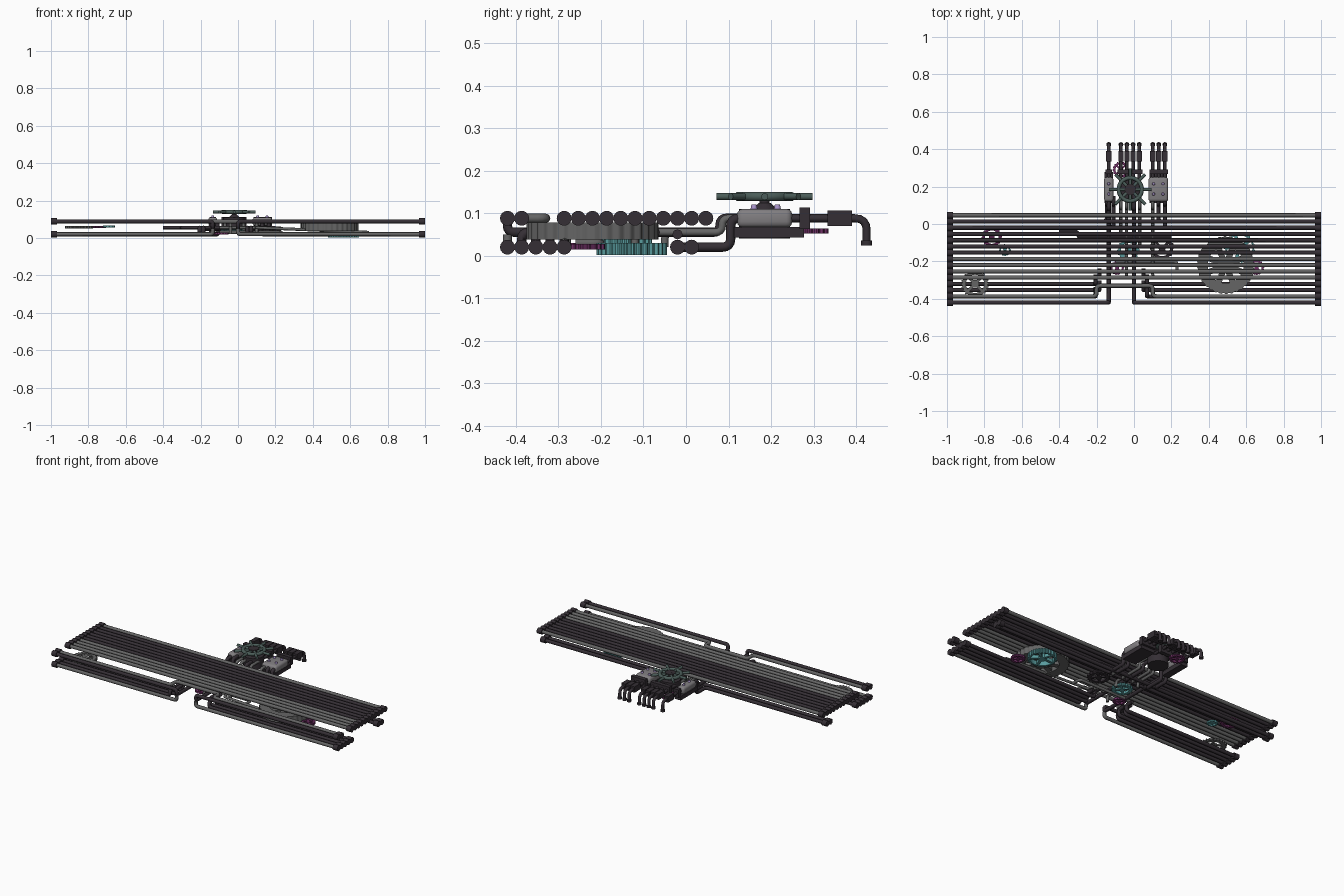
import bpy, bmesh
from math import pi, cos, sin
from mathutils import Vector, Matrix

if "Cube" in bpy.data.objects:
    bpy.data.objects.remove(bpy.data.objects["Cube"])

def mat(name, c):
    m = bpy.data.materials.new(name)
    m.diffuse_color = (*c, 1)
    m.use_nodes = True
    m.node_tree.nodes["Principled BSDF"].inputs["Base Color"].default_value = m.diffuse_color
    return m

DARK = mat("dark_iron", (0.035, 0.028, 0.035))
GREY = mat("steel", (0.13, 0.13, 0.13))
LIGHT = mat("casing", (0.22, 0.21, 0.22))
TEAL = mat("teal", (0.10, 0.33, 0.34))
GREEN = mat("dark_green", (0.07, 0.11, 0.10))
MAGENTA = mat("magenta", (0.16, 0.03, 0.13))
LILAC = mat("lilac", (0.4, 0.3, 0.6))
R, ZB, ZT = 0.011, 0.020, 0.088          # pipe radius, lower and upper layer heights

def finish(name, bm, m, smooth=True):
    bmesh.ops.recalc_face_normals(bm, faces=bm.faces[:])
    me = bpy.data.meshes.new(name)
    bm.to_mesh(me)
    bm.free()
    me.materials.append(m)
    o = bpy.data.objects.new(name, me)
    bpy.context.collection.objects.link(o)
    if smooth:
        bpy.ops.object.select_all(action='DESELECT')
        o.select_set(True)
        bpy.context.view_layer.objects.active = o
        bpy.ops.object.shade_smooth_by_angle(angle=0.7)
    return o

def add_cyl(bm, c, r, h, axis='Z', seg=16, r2=None):
    rot = {'Z': Matrix(), 'X': Matrix.Rotation(pi/2, 4, 'Y'), 'Y': Matrix.Rotation(pi/2, 4, 'X')}[axis]
    bmesh.ops.create_cone(bm, cap_ends=True, segments=seg, radius1=r, radius2=r if r2 is None else r2,
                          depth=h, matrix=Matrix.Translation(c) @ rot)

def add_box(bm, c, s, rz=0):
    bmesh.ops.create_cube(bm, size=1, matrix=Matrix.Translation(c) @ Matrix.Rotation(rz, 4, 'Z') @ Matrix.Diagonal((*s, 1)))

def box(name, c, s, m, bevel=0.0):
    bm = bmesh.new()
    add_box(bm, c, s)
    if bevel:
        bmesh.ops.bevel(bm, geom=bm.edges[:], offset=bevel, segments=3, profile=0.5, affect='EDGES')
    return finish(name, bm, m)

def pipe(name, pts, m=DARK, r=R, bend=0.02):
    """Swept tube along a path whose corners are rounded."""
    P = [Vector(p) for p in pts]
    path = [P[0]]
    for a, b, c in zip(P, P[1:], P[2:]):
        d = min(bend, (a-b).length*0.49, (c-b).length*0.49)
        s, e = b + (a-b).normalized()*d, b + (c-b).normalized()*d
        path += [s*(1-t)**2 + b*2*t*(1-t) + e*t*t for t in (0, 0.25, 0.5, 0.75, 1)]
    path.append(P[-1])
    cu = bpy.data.curves.new(name, 'CURVE')
    cu.dimensions = '3D'
    cu.bevel_depth, cu.bevel_resolution, cu.use_fill_caps = r, 2, True
    sp = cu.splines.new('POLY')
    sp.points.add(len(path)-1)
    for q, v in zip(sp.points, path):
        q.co = (*v, 1)
    sp.use_smooth = True
    cu.materials.append(m)
    o = bpy.data.objects.new(name, cu)
    bpy.context.collection.objects.link(o)

def gear(name, x, y, z0, z1, r, teeth, m, inner=0.65, spokes=4, tooth=0.1):
    """Toothed rim with hub and spokes."""
    bm = bmesh.new()
    n = teeth*4
    rings = []
    for k, z in ((0, z0), (1, z0), (1, z1), (0, z1)):
        rings.append([bm.verts.new((x + q*cos(2*pi*i/n), y + q*sin(2*pi*i/n), z)) for i in range(n)
                      for q in [r*(inner if k == 0 else 1 if i % 4 < 2 else 1-tooth)]])
    for j in range(4):
        A, B = rings[j], rings[(j+1) % 4]
        for i in range(n):
            bm.faces.new((A[i], A[(i+1) % n], B[(i+1) % n], B[i]))
    zc, h = (z0+z1)/2, z1-z0
    add_cyl(bm, (x, y, zc), r*0.28, h, seg=20)
    for i in range(spokes):
        a = 2*pi*(i+0.5)/spokes
        d = r*(0.2+inner+0.05)/2
        add_box(bm, (x+d*cos(a), y+d*sin(a), zc), (r*(inner-0.1), r*0.2, h*0.7), a)
    finish(name, bm, m)

# Pipe rows, numbered from the front
row = [-0.42 + i/30 for i in range(15)]
caps = bmesh.new()
def cap(side, y, z):
    add_cyl(caps, (side*0.984, y, z), 0.0175, 0.032, 'X', 16)

# Upper layer: eleven straight pipes across the full width
for i in range(4, 15):
    pipe("upper_pipe", [(-0.98, row[i], ZT), (0.98, row[i], ZT)], GREY if 4 <= i <= 7 or i == 14 else DARK)
# Upper front pipe with a jog in the middle
pipe("upper_jog_pipe", [(-0.98, row[1], ZT), (-0.2, row[1], ZT), (-0.2, -0.33, ZT), (0.1, -0.33, ZT),
                        (0.1, row[1], ZT), (0.98, row[1], ZT)], GREY)
# Front pipes that turn down and run back to the valve casings
for s, x in ((-1, -0.135), (1, 0.0)):
    pipe("front_feed_pipe", [(s*0.98, row[0], ZT), (x, row[0], ZT), (x, row[0], 0.055), (x, 0.08, 0.055),
                             (x, 0.08, ZT), (x, 0.15, ZT)], DARK)
    # Lower front pipes, turning up or backwards at the middle
    for i in range(5):
        e = x + s*(0.0 if i == 0 else 0.05 + 0.02*(i % 2))
        tail = [(e, row[0], 0.05)] if i == 0 else [(e, row[i], 0.055), (e, row[i]+0.05, 0.055)]
        pipe("lower_front_pipe", [(s*0.98, row[i], ZB), (e, row[i], ZB)] + tail, DARK if i > 0 else GREY)
    # Lower rear pipes feeding the casings from behind
    for i, xe in zip((12, 13), ((-0.11, -0.145) if s < 0 else (0.165, 0.13))):
        pipe("lower_rear_pipe", [(s*0.98, row[i], ZB), (xe, row[i], ZB), (xe, 0.105, ZB),
                                 (xe, 0.105, ZT), (xe, 0.15, ZT)], DARK)
    for i in range(15):
        if i not in (2, 3):
            cap(s, row[i], ZT)
        if i < 5 or i in (12, 13):
            cap(s, row[i], ZB)
finish("pipe_end_caps", caps, DARK)

# Pipes in the middle between the layers
for x, y in ((-0.04, -0.28), (-0.07, -0.05), (0.03, -0.12), (0.1, -0.22)):
    pipe("centre_feed_pipe", [(x, y, ZB), (x, y, 0.055), (x, 0.085, 0.055), (x, 0.085, ZT), (x, 0.16, ZT)], GREY, 0.009)
pipe("cross_pipe_a", [(-0.1, -0.25, 0.055), (0.1, -0.25, 0.055), (0.1, -0.285, 0.055), (0.7, -0.285, 0.03)], GREY, 0.008)
pipe("cross_pipe_b", [(-0.4, -0.04, 0.055), (-0.3, -0.04, 0.055), (-0.3, -0.07, 0.055), (0.2, -0.07, 0.055)], DARK, 0.009)
pipe("cross_pipe_c", [(-0.18, -0.02, 0.05), (0.23, -0.02, 0.05)], DARK, 0.012)
pipe("cross_pipe_d", [(-0.1, -0.2, 0.03), (0.23, -0.2, 0.03), (0.23, -0.26, 0.03)], GREY, 0.009)

# Gears between the pipe layers
gear("large_flywheel", 0.49, -0.22, 0.038, 0.078, 0.155, 32, GREY, 0.62, 8, 0.03)
gear("teal_gear", 0.565, -0.128, 0.002, 0.03, 0.083, 30, TEAL, 0.82, 5, 0.08)
gear("magenta_gear", 0.655, -0.232, 0.015, 0.028, 0.042, 16, MAGENTA)
gear("left_grey_gear", -0.85, -0.32, 0.050, 0.063, 0.075, 24, GREY)
gear("left_magenta_gear", -0.76, -0.07, 0.053, 0.064, 0.055, 18, MAGENTA)
gear("left_teal_gear", -0.69, -0.14, 0.056, 0.066, 0.032, 12, TEAL)
gear("centre_teal_gear", -0.03, -0.14, 0.030, 0.045, 0.06, 18, TEAL)
gear("centre_dark_gear", 0.15, -0.13, 0.038, 0.052, 0.065, 18, DARK)
gear("centre_magenta_gear", -0.09, -0.235, 0.018, 0.03, 0.038, 14, MAGENTA)
gear("rear_magenta_gear", -0.07, 0.29, 0.052, 0.064, 0.045, 16, MAGENTA)

# Valve casings and their base plates
for x, w in ((-0.135, 0.05), (0.13, 0.105)):
    box("casing", (x, 0.185, 0.088), (w, 0.13, 0.044), LIGHT, 0.014)
    box("casing_base", (x, 0.195, 0.055), (w*0.9, 0.165, 0.025), DARK)
    bm = bmesh.new()
    for y in (0.16, 0.215):
        for dx in ((0,) if w < 0.1 else (-0.025, 0.025)):
            add_cyl(bm, (x+dx, y, 0.113), 0.009, 0.014, seg=12, r2=0.006)
    finish("casing_studs", bm, LILAC)
bm = bmesh.new()
add_cyl(bm, (-0.02, 0.185, 0.075), 0.06, 0.07, seg=24)
add_cyl(bm, (-0.02, 0.185, 0.114), 0.035, 0.02, seg=20, r2=0.014)
add_cyl(bm, (-0.02, 0.185, 0.13), 0.012, 0.04, seg=16)
finish("valve_body", bm, DARK)

# Hand wheel with radial grips
bpy.ops.mesh.primitive_torus_add(location=(-0.02, 0.185, 0.139), major_radius=0.062, minor_radius=0.011,
                                 major_segments=32, minor_segments=10)
o = bpy.context.object
o.name = "hand_wheel_rim"
o.data.materials.append(GREEN)
bpy.ops.object.shade_smooth_by_angle(angle=0.7)
for i in range(8):
    a = pi*i/4 
    pt = lambda q: (-0.02 + q*cos(a), 0.185 + q*sin(a), 0.139)
    pipe("hand_wheel_grip", [pt(0.01), pt(0.113)], GREEN, 0.0085)
bm = bmesh.new()
add_cyl(bm, (-0.02, 0.185, 0.139), 0.03, 0.021, seg=20)
finish("hand_wheel_hub", bm, DARK)

# Outlet pipes with collars, blocks and downward spouts
for x in (-0.135, -0.07, -0.038, -0.005, 0.028, 0.1, 0.132, 0.165):
    pipe("outlet_pipe", [(x, 0.2, ZT), (x, 0.425, ZT), (x, 0.425, 0.03)], DARK, 0.0095, 0.03)
    bm = bmesh.new()
    add_box(bm, (x, 0.362, ZT), (0.028, 0.058, 0.037))
    add_box(bm, (x, 0.279, ZT), (0.034, 0.025, 0.05))
    add_cyl(bm, (x, 0.425, 0.03), 0.013, 0.012, seg=12)
    finish("outlet_fittings", bm, DARK)
